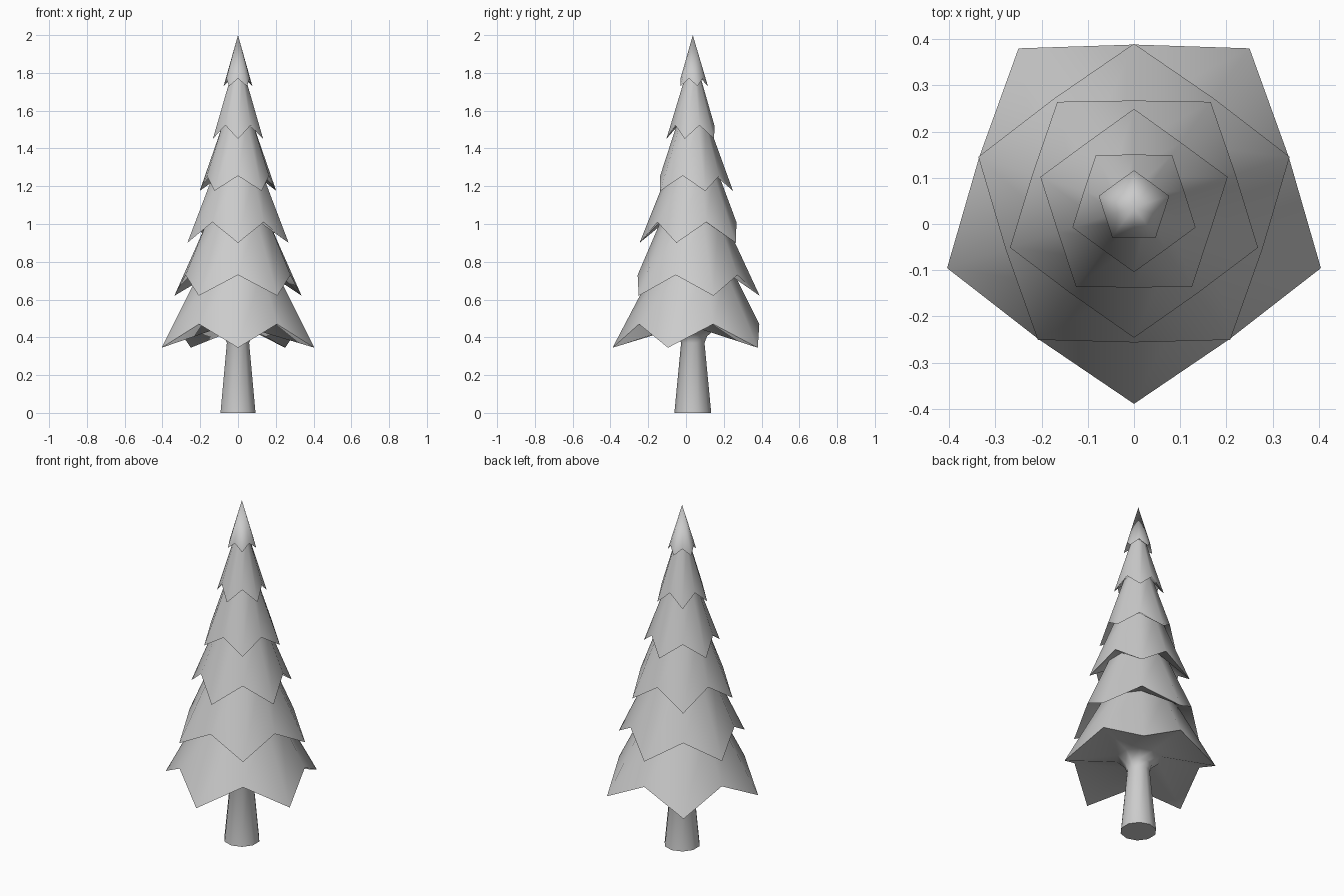
import bpy, bmesh, math

if "Cube" in bpy.data.objects:
    bpy.data.objects.remove(bpy.data.objects["Cube"])

CY = 0.036      # tree axis sits slightly behind the origin
N = 10          # sides around the axis: five tips and five notches

# tiers from bottom to top: tip radius, tip z, notch radius, notch z, top radius, top z
TIERS = [
    (0.425, 0.345, 0.352, 0.470, 0.215, 0.745),
    (0.354, 0.620, 0.292, 0.730, 0.168, 1.020),
    (0.282, 0.900, 0.231, 1.010, 0.136, 1.265),
    (0.213, 1.175, 0.173, 1.255, 0.082, 1.535),
    (0.140, 1.450, 0.114, 1.523, 0.040, 1.780),
    (0.080, 1.730, 0.065, 1.770, 0.000, 2.000),
]
# trunk profile: radius, z
TRUNK = [(0.0975, 0.0), (0.062, 0.37), (0.075, 0.405), (0.12, 0.445)]

bm = bmesh.new()


def ring(points):
    """Ring of N vertices starting at the front, cycling through (radius, z) points."""
    verts = []
    for i in range(N):
        r, z = points[i % len(points)]
        a = 2 * math.pi * i / N
        verts.append(bm.verts.new((r * math.sin(a), CY - r * math.cos(a), z)))
    return verts


def bridge(low, high):
    for i in range(N):
        j = (i + 1) % N
        bm.faces.new((low[i], low[j], high[j], high[i]))


# trunk
rings = [ring([p]) for p in TRUNK]
bm.faces.new(rings[0][::-1])

# branch tiers, with tips alternating between front and back
for k, (tr, tz, nr, nz, ur, uz) in enumerate(TIERS):
    edge = [(tr, tz), (nr, nz)]
    rings.append(ring(edge if k % 2 == 0 else edge[::-1]))
    if ur > 0:
        rings.append(ring([(ur, uz)]))
for a, b in zip(rings, rings[1:]):
    bridge(a, b)

# pointed top
apex = bm.verts.new((0, CY, TIERS[-1][5]))
for i in range(N):
    bm.faces.new((rings[-1][i], rings[-1][(i + 1) % N], apex))
bmesh.ops.recalc_face_normals(bm, faces=bm.faces[:])

mesh = bpy.data.meshes.new("pine_tree")
bm.to_mesh(mesh)
bm.free()
tree = bpy.data.objects.new("pine_tree", mesh)
bpy.context.collection.objects.link(tree)
bpy.context.view_layer.objects.active = tree
tree.select_set(True)
bpy.ops.object.shade_smooth_by_angle(angle=math.radians(60))
